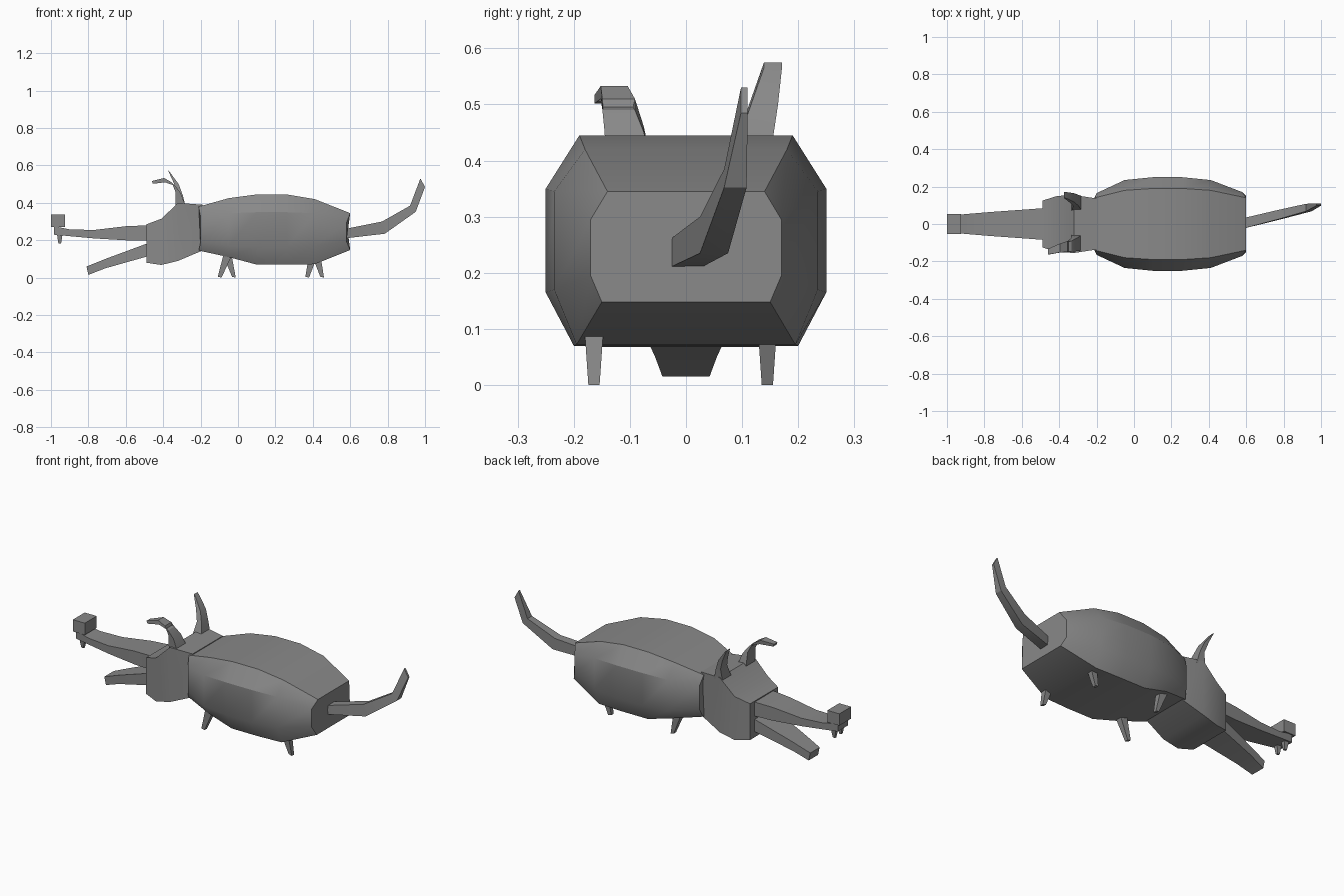
import bpy, bmesh, math
from mathutils import Vector

grey = bpy.data.materials.new("stone grey")
grey.diffuse_color = (0.25, 0.25, 0.25, 1)


def loft(name, rings, angle=30):
    """Skin a closed tube through rings of equal point count."""
    bm = bmesh.new()
    loops = [[bm.verts.new(p) for p in ring] for ring in rings]
    n = len(loops[0])
    for a, b in zip(loops, loops[1:]):
        for i in range(n):
            j = (i + 1) % n
            bm.faces.new((a[i], a[j], b[j], b[i]))
    bm.faces.new(loops[0])
    bm.faces.new(loops[-1])
    bmesh.ops.remove_doubles(bm, verts=bm.verts, dist=0.0005)
    bmesh.ops.recalc_face_normals(bm, faces=bm.faces)
    mesh = bpy.data.meshes.new(name)
    bm.to_mesh(mesh)
    bm.free()
    mesh.materials.append(grey)
    obj = bpy.data.objects.new(name, mesh)
    bpy.context.collection.objects.link(obj)
    bpy.ops.object.select_all(action='DESELECT')
    obj.select_set(True)
    bpy.context.view_layer.objects.active = obj
    bpy.ops.object.shade_smooth_by_angle(angle=math.radians(angle))
    return obj


def strip(name, stations, angle=30):
    """Four-sided limb: each station is upper (x, z), lower (x, z), y, half width."""
    return loft(name, [[(u[0], y - w, u[1]), (u[0], y + w, u[1]),
                        (l[0], y + w, l[1]), (l[0], y - w, l[1])]
                       for u, l, y, w in stations], angle)


# Barrel body: x, side x, top z, upper side z, lower side z, bottom z, top y, side y, bottom y
def body_ring(x, sx, zt, zu, zl, zb, yt, ys, yb):
    half = [(x, yt, zt), (sx, ys, zu), (sx, ys, zl), (x, yb, zb)]
    return half + [(px, -py, pz) for px, py, pz in reversed(half)]


loft("body", [body_ring(*s) for s in (
    (-0.21, -0.20, 0.38, 0.325, 0.19, 0.145, 0.14, 0.165, 0.145),
    (-0.05, -0.05, 0.425, 0.345, 0.17, 0.11, 0.18, 0.235, 0.19),
    (0.10, 0.10, 0.445, 0.35, 0.165, 0.07, 0.19, 0.25, 0.20),
    (0.26, 0.26, 0.445, 0.35, 0.165, 0.07, 0.19, 0.25, 0.20),
    (0.41, 0.41, 0.42, 0.345, 0.17, 0.072, 0.18, 0.235, 0.195),
    (0.60, 0.58, 0.345, 0.295, 0.195, 0.148, 0.14, 0.17, 0.15))])

# Head and jaws
strip("head", [
    ((-0.49, 0.285), (-0.49, 0.08), 0, 0.125),
    ((-0.41, 0.315), (-0.41, 0.068), 0, 0.15),
    ((-0.32, 0.40), (-0.32, 0.09), 0, 0.155),
    ((-0.19, 0.39), (-0.19, 0.145), 0, 0.135)], 35)
strip("upper_jaw", [
    ((-0.48, 0.28), (-0.48, 0.20), 0, 0.085),
    ((-0.60, 0.275), (-0.60, 0.20), 0, 0.076),
    ((-0.77, 0.255), (-0.77, 0.21), 0, 0.064),
    ((-0.90, 0.258), (-0.90, 0.222), 0, 0.053),
    ((-0.985, 0.275), (-0.985, 0.23), 0, 0.045)])
strip("lower_jaw", [
    ((-0.48, 0.185), (-0.48, 0.115), 0, 0.085),
    ((-0.71, 0.10), (-0.71, 0.05), 0, 0.055),
    ((-0.81, 0.06), (-0.80, 0.015), 0, 0.042)])
strip("nose", [
    ((-1.0, 0.337), (-1.0, 0.27), 0, 0.053),
    ((-0.925, 0.337), (-0.925, 0.27), 0, 0.053)])
for side in (-1, 1):
    strip("tooth", [
        ((-0.968, 0.232), (-0.938, 0.232), side * 0.028, 0.013),
        ((-0.96, 0.182), (-0.946, 0.182), side * 0.028, 0.006)])

# Horns
strip("upright_horn", [
    ((-0.335, 0.38), (-0.28, 0.38), 0.11, 0.04),
    ((-0.325, 0.45), (-0.295, 0.44), 0.125, 0.03),
    ((-0.345, 0.51), (-0.317, 0.50), 0.14, 0.024),
    ((-0.375, 0.575), (-0.365, 0.565), 0.155, 0.016)])
strip("curled_horn", [
    ((-0.335, 0.38), (-0.28, 0.38), -0.10, 0.042),
    ((-0.335, 0.46), (-0.305, 0.45), -0.11, 0.035),
    ((-0.355, 0.51), (-0.335, 0.49), -0.12, 0.029),
    ((-0.395, 0.533), (-0.39, 0.51), -0.128, 0.024),
    ((-0.46, 0.517), (-0.455, 0.502), -0.148, 0.015)])

# Legs: hip x, y, foot x
for name, hip, y, foot in (
        ("front_leg", -0.052, -0.164, -0.098), ("front_leg", -0.06, 0.145, -0.022),
        ("rear_leg", 0.415, -0.164, 0.45), ("rear_leg", 0.405, 0.145, 0.37)):
    strip(name, [
        ((hip - 0.024, 0.13), (hip + 0.024, 0.13), y, 0.019),
        ((foot - 0.01, 0.005), (foot + 0.01, 0.0), y, 0.01)])

# Tail, tapering to a point
strip("tail", [
    ((0.57, 0.26), (0.57, 0.21), 0.0, 0.028),
    ((0.77, 0.30), (0.785, 0.235), 0.05, 0.025),
    ((0.92, 0.385), (0.95, 0.352), 0.088, 0.02),
    ((0.975, 0.53), (1.0, 0.485), 0.104, 0.006)])
